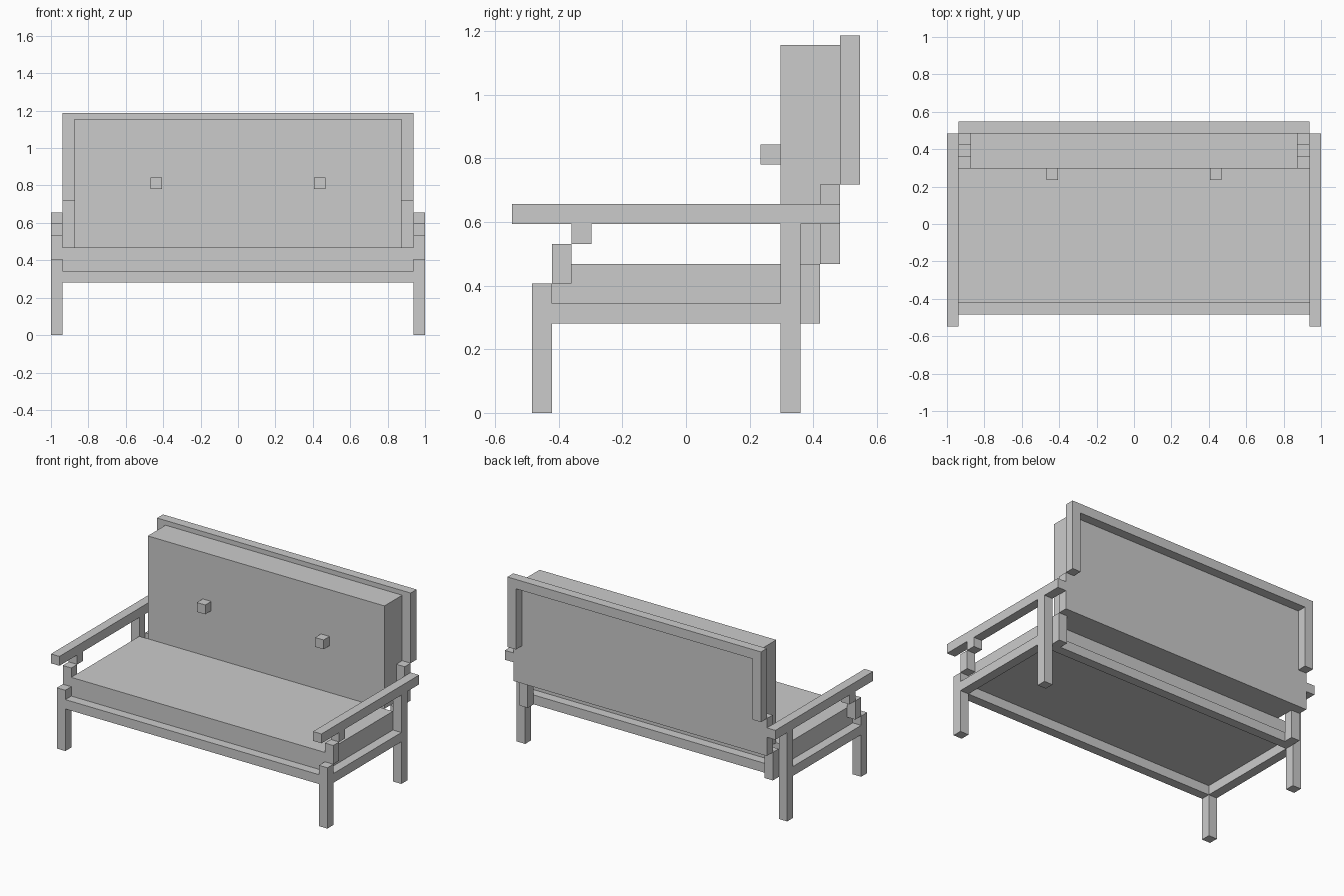
import bpy, bmesh

if "Cube" in bpy.data.objects:
    bpy.data.objects.remove(bpy.data.objects["Cube"])

U = 0.0625  # beam thickness; most sizes are multiples of it


def box(name, x0, x1, y0, y1, z0, z1):
    """Axis-aligned box from its limits."""
    bm = bmesh.new()
    bmesh.ops.create_cube(bm, size=1)
    for v in bm.verts:
        v.co.x = x1 if v.co.x > 0 else x0
        v.co.y = y1 if v.co.y > 0 else y0
        v.co.z = z1 if v.co.z > 0 else z0
    c = ((x0 + x1) / 2, (y0 + y1) / 2, (z0 + z1) / 2)
    bmesh.ops.translate(bm, verts=bm.verts, vec=[-k for k in c])
    mesh = bpy.data.meshes.new(name)
    bm.to_mesh(mesh)
    bm.free()
    ob = bpy.data.objects.new(name, mesh)
    ob.location = c
    bpy.context.collection.objects.link(ob)


def pair(name, x0, x1, *rest):
    """The same box on the right and left sides."""
    box(name + "_right", x0, x1, *rest)
    box(name + "_left", -x1, -x0, *rest)


front, back = -0.484375, 0.296875   # front faces of front and back legs
inner = 1 - U                       # inner face of the side frames
rail_z, seat_z, top_z = 4.5 * U, 5.5 * U, 7.5 * U

# Side frames: legs, side rails, armrests and stepped arm supports
pair("front_leg", inner, 1, front, front + U, 0, 6.5 * U)
pair("back_leg", inner, 1, back, back + U, 0, 9.5 * U)
pair("side_rail", inner, 1, front + U, back, rail_z, seat_z)
pair("armrest", inner, 1, front - U, back + 3 * U, 9.5 * U, 10.5 * U)
pair("arm_support_lower", inner, 1, front + U, front + 2 * U, 6.5 * U, 8.5 * U)
pair("arm_support_upper", inner, 1, front + 2 * U, front + 3 * U, 8.5 * U, 9.5 * U)

# Seat rails and cushion
box("front_rail", -inner, inner, front, front + U, rail_z, seat_z)
box("back_rail", -inner, inner, back, back + U, rail_z, seat_z)
box("seat_cushion", -inner, inner, front + U, back, seat_z, top_z)

# Backrest cushion with two buttons
box("back_cushion", -inner + U, inner - U, back, back + 3 * U, top_z, 18.5 * U)
pair("button", 6.5 * U, 7.5 * U, back - U, back, 12.5 * U, 13.5 * U)

# Backrest frame: posts stepping backwards, joined by a top rail
pair("back_post_lower", inner - U, inner, back + U, back + 2 * U, rail_z, top_z)
pair("back_post_middle", inner - U, inner, back + 2 * U, back + 3 * U, top_z, 11.5 * U)
pair("back_post_upper", inner - U, inner, back + 3 * U, back + 4 * U, 11.5 * U, 18 * U)
box("back_top_rail", -inner, inner, back + 3 * U, back + 4 * U, 18 * U, 19 * U)
